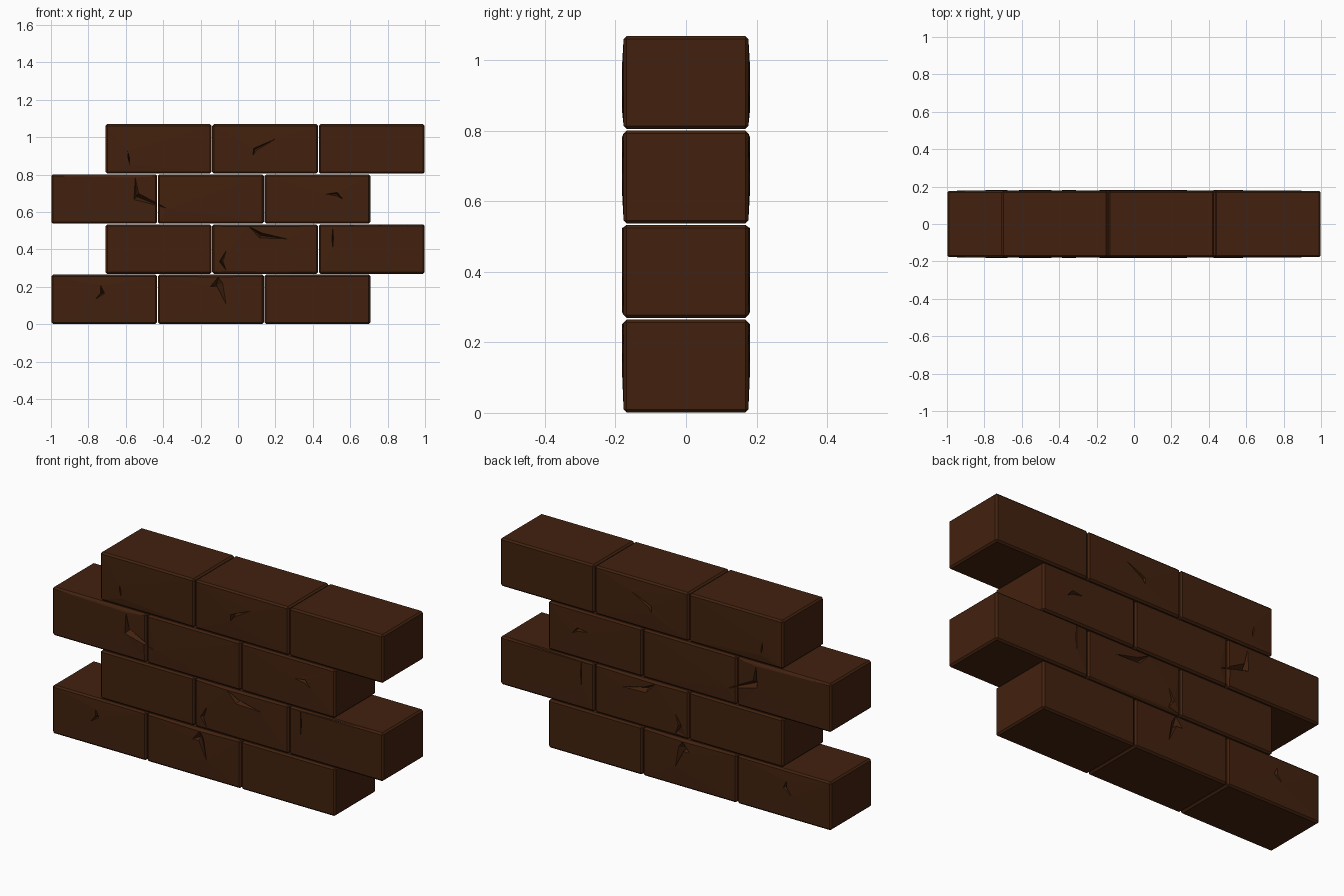
import bpy, bmesh
from mathutils import Vector

if "Cube" in bpy.data.objects:
    bpy.data.objects.remove(bpy.data.objects["Cube"])

PITCH_X, PITCH_Z, HALF_D = 0.57, 0.268, 0.177
BRICK = Vector((0.566, 2 * HALF_D, 0.264))

brown = bpy.data.materials.new("dark_brown_brick")
brown.diffuse_color = (0.055, 0.0155, 0.0045, 1)
brown.use_nodes = True
brown.node_tree.nodes["Principled BSDF"].inputs["Base Color"].default_value = brown.diffuse_color


def make_object(name, bm):
    mesh = bpy.data.meshes.new(name)
    bmesh.ops.recalc_face_normals(bm, faces=bm.faces[:])
    bm.to_mesh(mesh)
    bm.free()
    mesh.materials.append(brown)
    obj = bpy.data.objects.new(name, mesh)
    bpy.context.collection.objects.link(obj)
    return obj


# Chip outlines on the wall face (x, z): tip, outer bend, ..., tip, inner bend
CHIPS = [
    [(-.735, .21), (-.713, .165), (-.765, .13), (-.735, .168)],
    [(-.105, .255), (-.15, .20), (-.11, .20), (-.06, .10), (-.08, .22)],
    [(-.06, .40), (-.10, .335), (-.06, .282), (-.08, .335)],
    [(.055, .525), (.115, .46), (.27, .455), (.13, .488)],
    [(.505, .53), (.503, .46), (.505, .39), (.511, .46)],
    [(-.55, .79), (-.557, .665), (-.44, .635), (-.37, .615), (-.53, .70)],
    [(.465, .695), (.53, .705), (.565, .665), (.528, .685)],
    [(.08, .90), (.082, .94), (.21, .995), (.10, .93)],
    [(-.59, .93), (-.588, .89), (-.578, .85), (-.580, .89)],
]

# Cutter for the chips, on both wall faces
bm = bmesh.new()
for outline in CHIPS:
    ax = (outline[1][0] + outline[-1][0]) / 2
    az = (outline[1][1] + outline[-1][1]) / 2
    for side in (-1, 1):
        ring = [bm.verts.new((x, side * (HALF_D + 0.002), z)) for x, z in outline]
        apex = bm.verts.new((ax, side * (HALF_D - 0.03), az))
        cap = bm.faces.new(ring)
        for i, v in enumerate(ring):
            bm.faces.new((v, apex, ring[(i + 1) % len(ring)]))
        bmesh.ops.triangulate(bm, faces=[cap])
cutter = make_object("chip_cutter", bm)
cutter.hide_render = True

# Four staggered courses of three bevelled bricks
for row in range(4):
    bm = bmesh.new()
    start = -1.0 if row % 2 == 0 else 1.0 - 3 * PITCH_X
    for col in range(3):
        verts = bmesh.ops.create_cube(bm, size=1)["verts"]
        bmesh.ops.scale(bm, vec=BRICK, verts=verts)
        bmesh.ops.translate(bm, verts=verts, vec=(
            start + (col + 0.5) * PITCH_X, 0, row * PITCH_Z + BRICK.z / 2 + 0.001))
    bmesh.ops.bevel(bm, geom=bm.edges[:], offset=0.009, segments=1, affect='EDGES')
    course = make_object(f"brick_course_{row + 1}", bm)
    cut = course.modifiers.new("chips", 'BOOLEAN')
    cut.operation, cut.solver, cut.object = 'DIFFERENCE', 'EXACT', cutter
    bpy.context.view_layer.objects.active = course
    bpy.ops.object.modifier_apply(modifier=cut.name)

    # Slightly raised rims around the chips
    bm = bmesh.new()
    bm.from_mesh(course.data)
    bmesh.ops.triangulate(bm, faces=bm.faces[:])
    for v in bm.verts:
        near = any((v.co.x - x) ** 2 + (v.co.z - z) ** 2 < 0.015 ** 2
                   for outline in CHIPS for x, z in outline)
        if near and abs(abs(v.co.y) - HALF_D) < 0.0005:
            v.co.y += 0.004 if v.co.y > 0 else -0.004
    bm.to_mesh(course.data)
    bm.free()

bpy.data.objects.remove(cutter)
